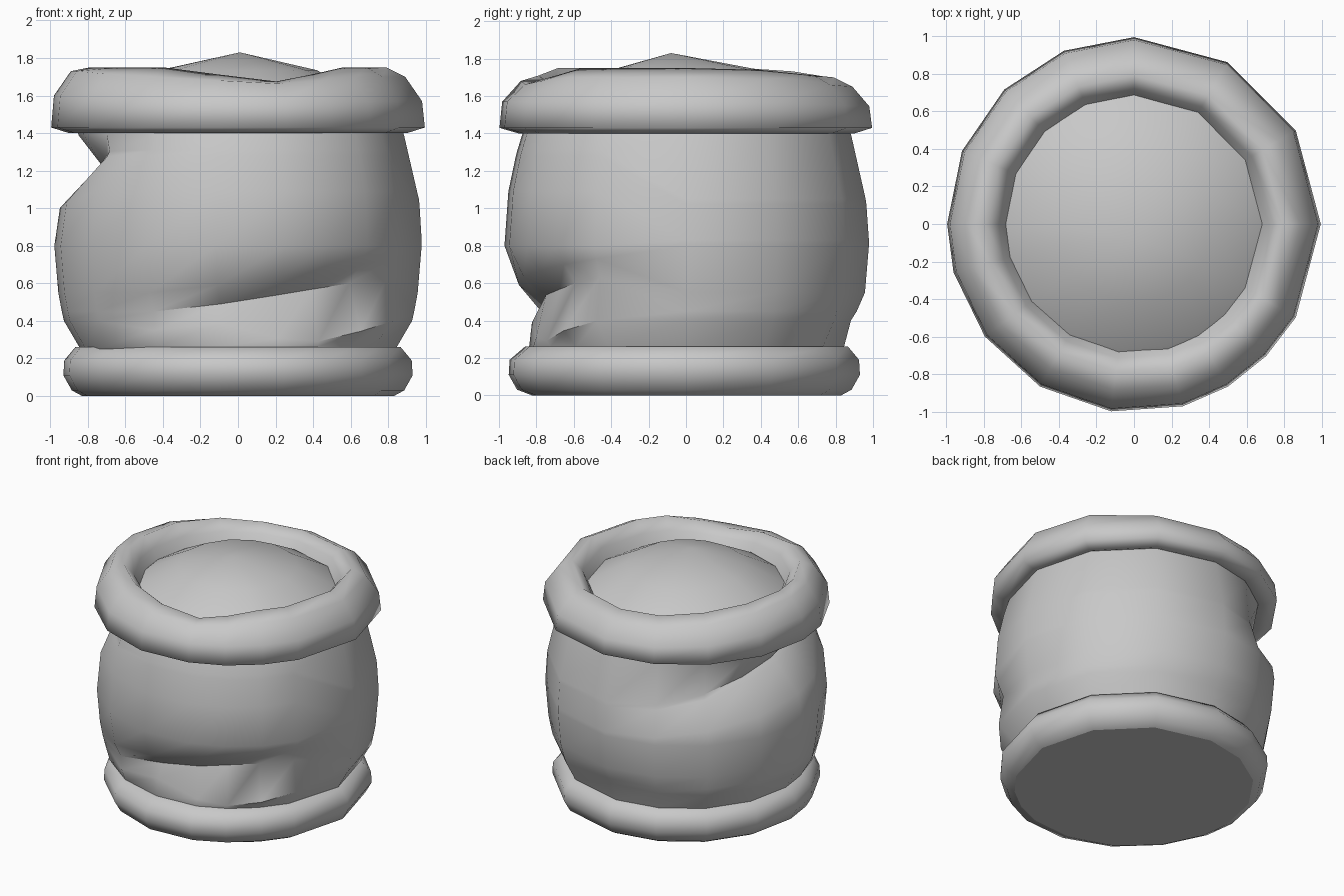
import bpy, bmesh, math

if "Cube" in bpy.data.objects:
    bpy.data.objects.remove(bpy.data.objects["Cube"], do_unlink=True)

cloth = bpy.data.materials.new("grey_cloth")
cloth.use_nodes = True
cloth.diffuse_color = (0.58, 0.58, 0.58, 1)
cloth.node_tree.nodes["Principled BSDF"].inputs["Base Color"].default_value = (0.58, 0.58, 0.58, 1)

# Uneven hand-cut spacing of the columns around the sack, in degrees
ANGLES = [0, 30, 60, 90, 112, 134, 157, 180, 195, 217, 240, 263, 285, 300, 315, 330]


def mix(a, b, t):
    return a + (b - a) * t


def ramp(x, lo, hi):
    t = min(max((x - lo) / (hi - lo), 0), 1)
    return t * t * (3 - 2 * t)


def bump(x, start, full, ease, end):
    return ramp(x, start, full) * (1 - ramp(x, ease, end))


def loft(name, profile, crease, apex=None, cap=False):
    """Skin one (radius, height) profile per column into a closed wall."""
    bm = bmesh.new()
    columns = []
    for a in ANGLES:
        c, s = math.cos(math.radians(a)), math.sin(math.radians(a))
        columns.append([bm.verts.new((r * c, r * s, z)) for r, z in profile(a)])
    tip = bm.verts.new(apex) if apex else None
    for i, here in enumerate(columns):
        there = columns[(i + 1) % len(columns)]
        for j in range(len(here) - 1):
            bm.faces.new((here[j], there[j], there[j + 1], here[j + 1]))
        if tip:
            bm.faces.new((here[-1], there[-1], tip))
    if cap:
        bm.faces.new([col[0] for col in reversed(columns)])
    mesh = bpy.data.meshes.new(name)
    bm.to_mesh(mesh)
    bm.free()
    mesh.materials.append(cloth)
    obj = bpy.data.objects.new(name, mesh)
    bpy.context.collection.objects.link(obj)
    bpy.ops.object.select_all(action='DESELECT')
    obj.select_set(True)
    bpy.context.view_layer.objects.active = obj
    bpy.ops.object.shade_smooth_by_angle(angle=math.radians(crease))


def barrel(z):
    return 0.978 - 0.29 * (z - 0.82) ** 2


# Bulging wall: low fold at the front, high fold at the back right,
# and a hem overhanging the foot at the front left
def wall(a):
    front = bump(a, 228, 264, 296, 346)
    back = bump(a, 85, 172, 195, 229)
    hem_in = bump(a, 228, 263, 285, 318)
    tuck = bump(a, 45, 90, 90, 135)
    low = min(max(0.49 + (a - 263) * 0.0021, 0.45), 0.63)
    high = min(max(1.02 + (a - 102) * 0.0022, 1.02), 1.28)
    hem = 0.4 - 0.11 * bump(a, 255, 295, 298, 332) - 0.05 * bump(a, 217, 240, 240, 263)
    hem_out = 0.025 * bump(a, 295, 330, 330, 360)
    foot = 0.845 - 0.015 * bump(a, 285, 315, 330, 360) + 0.045 * bump(a, 195, 217, 217, 255)
    return [
        (0.83, 0.22),
        (foot, 0.26),
        (mix(barrel(hem), 0.83, hem_in) + hem_out - 0.045 * tuck, hem),
        (mix(barrel(low), 0.775, front) - 0.025 * tuck, low),
        (mix(barrel(low + 0.1), 0.9, front), low + 0.1),
        (barrel(0.8), 0.8),
        (barrel(high - 0.19) - 0.02 * back, high - 0.19),
        (mix(barrel(high), 0.765, back), high),
        (mix(barrel(high + 0.03), 0.72, back), high + 0.03),
        (mix(barrel(1.39), 0.85, back), 1.39),
        (0.86, 1.45),
    ]


# Rolled lip at the top, sagging at the front and sloping at the back
def rolled_lip(a):
    sag = 0.075 * bump(a, 240, 285, 285, 315)
    slope = 0.05 * bump(a, 10, 80, 100, 157)
    full = 0.01 * bump(a, 217, 263, 285, 315)
    lift = 0.03 * bump(a, 134, 180, 195, 240)
    return [
        (0.82, 1.425),
        (0.9, 1.4),
        (0.995 + full, 1.43),
        (0.98 + full, 1.57 - slope / 2 + lift),
        (0.89, 1.7 - sag / 2 - slope + lift),
        (0.79, 1.75 - sag - slope),
        (0.72, 1.67 - sag / 2 - slope / 2),
        (0.66, 1.54),
    ]


# Rolled band at the foot, slightly fuller at the front
def foot_band(a):
    full = 0.025 * bump(a, 217, 263, 285, 315)
    return [
        (0.83, 0),
        (0.885 + full, 0.03),
        (0.93 + full, 0.11),
        (0.925 + full, 0.19),
        (0.865, 0.262),
        (0.81, 0.262),
    ]


# Heaped contents inside the mouth
def heap(a):
    return [(0.71, 1.57), (0.67, 1.6), (0.42, 1.735)]


loft("sack_wall", wall, 50)
loft("rolled_lip", rolled_lip, 120)
loft("foot_band", foot_band, 75)
loft("heaped_contents", heap, 75, apex=(0.01, -0.08, 1.83))

# Flat underside
loft("sack_base", lambda a: [(0.83, 0.0)], 30, cap=True)
